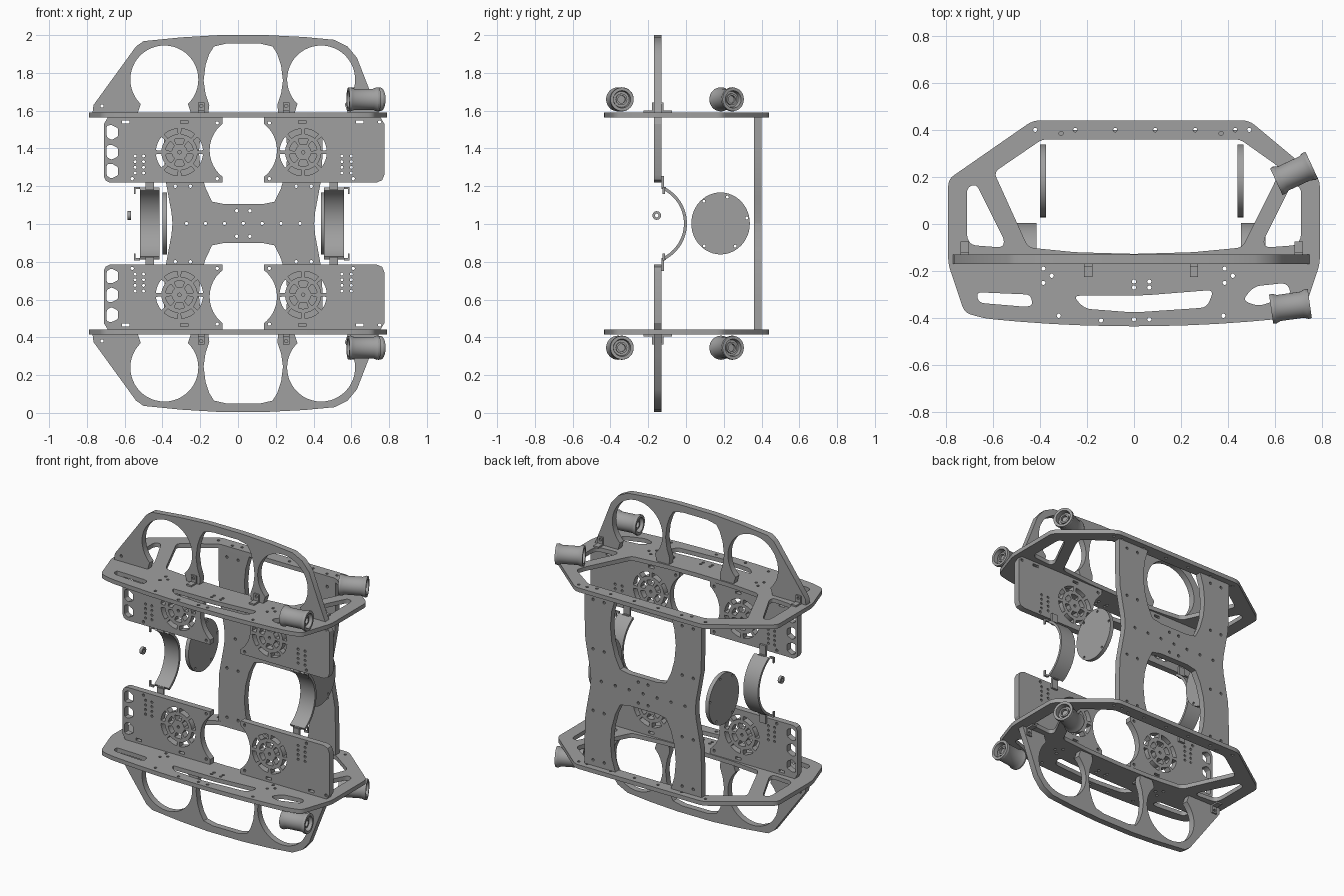
import bpy, bmesh, math
from mathutils import Vector

if "Cube" in bpy.data.objects:
    bpy.data.objects.remove(bpy.data.objects["Cube"])

grey = bpy.data.materials.new("machined_grey")
grey.diffuse_color = (0.35, 0.35, 0.35, 1)
grey.use_nodes = True
grey.node_tree.nodes["Principled BSDF"].inputs["Base Color"].default_value = grey.diffuse_color
MID = 2.005          # sum of mirrored heights
CX = 0.028           # side-to-side centre of the upright plates


def finish(name, bm):
    bmesh.ops.recalc_face_normals(bm, faces=bm.faces)
    me = bpy.data.meshes.new(name)
    bm.to_mesh(me)
    bm.free()
    me.materials.clear()
    me.materials.append(grey)
    ob = bpy.data.objects.new(name, me)
    bpy.context.collection.objects.link(ob)
    return ob


def fillet(pts, r, n=5):
    """Round the corners of a closed polygon."""
    out, p = [], [Vector(q) for q in pts]
    for i, b in enumerate(p):
        a, c = p[i - 1], p[(i + 1) % len(p)]
        s = b + (a - b).normalized() * min(r, (a - b).length * 0.45)
        e = b + (c - b).normalized() * min(r, (c - b).length * 0.45)
        for k in range(n):
            t = k / (n - 1)
            out.append(tuple(s * (1 - t) ** 2 + b * 2 * t * (1 - t) + e * t * t))
    return out


def arc(cx, cy, r, a0, a1, n=24):
    return [(cx + r * math.cos(math.radians(a0 + (a1 - a0) * k / n)),
             cy + r * math.sin(math.radians(a0 + (a1 - a0) * k / n))) for k in range(n + 1)]


def hole(x, y, r=0.009, n=10):
    return arc(x, y, r, 0, 360, n)[:-1]


def box_loop(x, y, w, h):
    return [(x - w / 2, y - h / 2), (x + w / 2, y - h / 2), (x + w / 2, y + h / 2), (x - w / 2, y + h / 2)]


def plate(name, loops, lo, hi, plane):
    """Fill outline minus holes, then extrude from lo to hi across the plane."""
    cu = bpy.data.curves.new(name, 'CURVE')
    cu.dimensions, cu.fill_mode, cu.extrude = '2D', 'BOTH', (hi - lo) / 2
    for loop in loops:
        sp = cu.splines.new('POLY')
        sp.points.add(len(loop) - 1)
        for pt, (u, v) in zip(sp.points, loop):
            pt.co = (u, v, 0, 1)
        sp.use_cyclic_u = True
    tmp = bpy.data.objects.new(name + "_curve", cu)
    bpy.context.collection.objects.link(tmp)
    dg = bpy.context.evaluated_depsgraph_get()
    me = bpy.data.meshes.new_from_object(tmp.evaluated_get(dg))
    bm = bmesh.new()
    bm.from_mesh(me)
    bpy.data.objects.remove(tmp)
    bpy.data.curves.remove(cu)
    bpy.data.meshes.remove(me)
    bmesh.ops.remove_doubles(bm, verts=bm.verts, dist=1e-5)
    for vt in bm.verts:
        u, v, w = vt.co
        w += (lo + hi) / 2
        vt.co = {'XY': (u, v, w), 'XZ': (u, w, v), 'YZ': (w, u, v)}[plane]
    return finish(name, bm)


def box(name, x0, x1, y0, y1, z0, z1):
    return plate(name, [[(x0, y0), (x1, y0), (x1, y1), (x0, y1)]], z0, z1, 'XY')


def mirror_down(ob, total=MID):
    """Copy a part to the lower half."""
    bm = bmesh.new()
    bm.from_mesh(ob.data)
    for v in bm.verts:
        v.co.z = total - v.co.z
    return finish("lower_" + ob.name, bm)


def flip(pts, c=0.0):
    return [(2 * c - x, y) for x, y in pts]


# horizontal shelf with window cut-outs
side = [(-0.63, -0.402), (-0.72, -0.378), (-0.79, -0.17), (-0.79, 0.19)]
front = [(x, -0.435 + 0.083 * x * x) for x in (0.5, 0.35, 0.2, 0.0, -0.2, -0.35, -0.5)]
outline = front + side + [(-0.43, 0.44), (0.49, 0.44)] + flip(side)[::-1]
rear_win = [(-0.39, 0.36), (0.45, 0.36), (0.62, 0.24), (0.60, 0.18), (0.46, -0.10),
            (0.25, -0.12), (0, -0.127), (-0.25, -0.12), (-0.45, -0.10), (-0.595, 0.22)]
tri_win = [(-0.71, 0.155), (-0.67, 0.17), (-0.55, -0.07), (-0.56, -0.10), (-0.69, -0.09), (-0.71, -0.06)]
slot = [(-0.26, -0.305), (0.05, -0.303), (0.34, -0.28), (0.31, -0.355), (0.0, -0.376), (-0.21, -0.36)]
end_slot = [(-0.67, -0.29), (-0.44, -0.30), (-0.43, -0.345), (-0.46, -0.352), (-0.66, -0.335)]
end_slot_r = [(0.46, -0.325), (0.51, -0.265), (0.65, -0.25), (0.67, -0.30), (0.53, -0.35)]
dots = [(-0.42 + 0.17 * i, 0.40) for i in range(6)] + [(0.49, 0.40), (-0.31, 0.385), (0.37, 0.385)]
dots += [(s * 0.385, y) for s in (-1, 1) for y in (-0.19, -0.25)] + [(-0.35, -0.22), (0.42, -0.22)]
dots += [(x, y) for x in (0.0, 0.065) for y in (-0.245, -0.27, -0.405)] + [(-0.14, -0.41), (-0.32, -0.39), (0.38, -0.39)]
shelf = plate("shelf", [fillet(outline, 0.03), fillet(rear_win, 0.025), fillet(tri_win, 0.025),
              fillet(flip(tri_win), 0.025), fillet(slot, 0.03), fillet(end_slot, 0.025),
              fillet(end_slot_r, 0.03)] + [hole(x, y) for x, y in dots], 1.563, 1.59, 'XY')
mirror_down(shelf)

# arch with two round openings and a barrel-shaped centre opening
crown = [(-0.77, 1.59), (-0.765, 1.63), (-0.54, 1.94), (-0.50, 1.968), (-0.3, 1.988), (-0.1, 2.0), (0.15, 2.0),
         (0.35, 1.99), (0.51, 1.975), (0.58, 1.94), (0.63, 1.88), (0.70, 1.70), (0.745, 1.59)]


def round_gap(cx):
    return [(cx + 0.14, 1.59)] + arc(cx, 1.765, 0.18, -46, 226, 36) + [(cx - 0.14, 1.59)]


half = [(CX + 0.185, 1.59), (CX + 0.18, 1.63), (CX + 0.20, 1.69), (CX + 0.21, 1.76), (CX + 0.20, 1.84),
        (CX + 0.18, 1.90), (CX + 0.155, 1.94), (CX + 0.09, 1.955)]
arch = plate("arch", [crown + round_gap(0.44) + half + flip(half, CX)[::-1] + round_gap(-0.39),
                      hole(-0.72, 1.625)], -0.17, -0.13, 'XZ')
mirror_down(arch, 2.005)

# angle brackets fixing arch to shelf
for x, y, s in ((-0.195, -0.17, -1), (0.255, -0.17, -1), (-0.72, -0.13, 1), (0.70, -0.13, 1)):
    y0, y1 = sorted((y, y + s * 0.055))
    mirror_down(box("bracket_base", x - 0.018, x + 0.018, y0, y1, 1.59, 1.60))
    y0, y1 = sorted((y, y + s * 0.01))
    mirror_down(plate("bracket_upright", [box_loop(x, 1.617, 0.036, 0.05), hole(x, 1.625)], y0, y1, 'XZ'))


def arc_slot(cx, cy, r0, r1, a0, a1):
    return arc(cx, cy, r0, a0, a1, 6) + arc(cx, cy, r1, a1, a0, 6)


def vents(cx, cz=1.38):
    """Ring grille of curved slots."""
    out = [arc_slot(cx, cz, 0.096, 0.125, a + 5, a + 40) for a in range(0, 360, 45)]
    out += [fillet(arc_slot(cx, cz, 0.042, 0.074, a + 8, a + 52), 0.01, 3) for a in range(0, 360, 60)]
    return out + [hole(cx, cz)]


# front panels with concave inner edges
scoop = [(CX - 0.11, 1.563), (CX - 0.11, 1.53)] + arc(CX, 1.39, 0.178, 128, 232, 20) + [(CX - 0.11, 1.22)]
left = scoop + fillet([(-0.71, 1.22), (-0.71, 1.563)], 0.0, 2)
left = scoop + [(-0.68, 1.22), (-0.70, 1.23), (-0.71, 1.25), (-0.71, 1.53), (-0.69, 1.563)]
right = flip(scoop, CX) + [(0.735, 1.22), (0.763, 1.232), (0.775, 1.26), (0.775, 1.53), (0.755, 1.563)]
hexes = [fillet([(-0.695, z - 0.025), (-0.67, z - 0.04), (-0.635, z - 0.022), (-0.635, z + 0.022),
                 (-0.67, z + 0.04), (-0.695, z + 0.035)], 0.008, 3) for z in (1.28, 1.38, 1.485)]
pins = [hole(x, z, 0.008, 8) for x in (-0.545, -0.50) for z in (1.27, 1.30, 1.33, 1.36)]
pins_r = [hole(x, z, 0.008, 8) for x in (0.55, 0.60) for z in (1.27, 1.30, 1.33, 1.36)]


def fixings(xs, holes):
    return [box_loop(x, 1.54, 0.04, 0.015) for x in xs] + [hole(x, z) for x, z in holes]


lp = plate("left_panel", [left] + hexes + pins + vents(-0.31) +
           fixings((-0.595, -0.285), ((-0.11, 1.535), (-0.11, 1.24), (-0.56, 1.24))), -0.17, -0.13, 'XZ')
rp = plate("right_panel", [right] + pins_r + vents(0.345) +
           fixings((0.34, 0.645), ((0.166, 1.535), (0.166, 1.24), (0.61, 1.24), (0.75, 1.54))), -0.17, -0.13, 'XZ')
mirror_down(lp)
mirror_down(rp)

# waisted rear frame joining both shelves
quarter = [(0.20, 1.563), (0.225, 1.48), (0.235, 1.38), (0.225, 1.28), (0.20, 1.19), (0.165, 1.118), (0.10, 1.105)]
outer = [(0.375, 1.0), (0.38, 1.06), (0.395, 1.14), (0.415, 1.25), (0.42, 1.40), (0.42, 1.563)]
upper = [(CX + x, z) for x, z in outer + quarter]
upper += flip(upper, CX)[::-1]
lower = [(x, MID - z) for x, z in upper][::-1]
marks = [(CX - 0.3 + 0.1 * i, 1.003) for i in range(7)]
marks += [(CX + s * 0.035, z) for s in (-1, 1) for z in (0.935, 1.07)]
marks += [(CX + s * x, z) for s in (-1, 1) for x in (0.28, 0.36) for z in (0.48, 0.8, 1.2, 1.52)]
plate("rear_frame", [upper + lower] + [hole(x, z) for x, z in marks], 0.36, 0.40, 'XZ')

# upright discs and curved side straps
for s, x0, d0, tag in ((-1, -0.52, -0.40, "left"), (1, 0.455, 0.44, "right")):
    spots = [hole(0.18 + 0.145 * math.cos(a), 1.003 + 0.145 * math.sin(a), 0.008, 8)
             for a in (0.2, 1.3, 2.2, 4.1, 5.3)]
    plate(tag + "_disc", [[(0.183 + 0.155 * math.cos(k * math.pi / 24), 1.003 + 0.164 * math.sin(k * math.pi / 24))
                           for k in range(48)]] + spots, d0, d0 + 0.025, 'YZ')
    strap = arc(-0.21, 1.0025, 0.215, -62, 62, 28) + arc(-0.21, 1.0025, 0.199, 62, -62, 28)
    plate(tag + "_strap", [strap], x0, x0 + 0.105, 'YZ')
    mirror_down(box(tag + "_strap_tab", x0 + 0.03, x0 + 0.075, -0.13, -0.116, 1.185, 1.255))
    edge = x0 if s < 0 else x0 + 0.105
    e0, e1 = sorted((edge, edge + s * 0.03))
    mirror_down(box(tag + "_strap_foot", x0 + 0.03, x0 + 0.075, -0.125, -0.105, 1.18, 1.195))
    mirror_down(box(tag + "_strap_hook", e0, e1, -0.125, -0.112, 1.185, 1.197))
    h = e0 if s < 0 else e1 - 0.008
    mirror_down(box(tag + "_strap_hook_lip", h, h + 0.008, -0.125, -0.112, 1.16, 1.197))

# loose side nut
plate("nut", [hole(-0.155, 1.045, 0.023, 16), hole(-0.155, 1.045, 0.01)], -0.584, -0.566, 'YZ')


def spool(name, x, y, turn):
    """Flared roller with recessed ends."""
    end = [(0.05, 0), (0.05, 0.02), (0.068, 0.02), (0.068, 0.03), (0.055, 0.03), (0.055, 0.042),
           (0.083, 0.046), (0.083, 0.062), (0.07, 0.064), (0.05, 0.056)]
    prof = end + [(-a, r) for a, r in end[::-1]]
    bm = bmesh.new()
    vs = [bm.verts.new((a, 0, r)) for a, r in prof]
    es = [bm.edges.new(p) for p in zip(vs, vs[1:])]
    bmesh.ops.spin(bm, geom=vs + es, cent=(0, 0, 0), axis=(1, 0, 0), angle=math.tau, steps=32)
    bmesh.ops.remove_doubles(bm, verts=bm.verts, dist=1e-5)
    c, s = math.cos(math.radians(turn)), math.sin(math.radians(turn))
    for v in bm.verts:
        a, b, h = v.co
        v.co = (x + a * c - b * s, y + a * s + b * c, 1.66 + h)
    return finish(name, bm)


mirror_down(spool("rear_roller", 0.68, 0.215, 25))
mirror_down(spool("front_roller", 0.665, -0.35, 8))

# crisp edges with smooth curves
for ob in bpy.context.scene.objects:
    ob.select_set(True)
bpy.context.view_layer.objects.active = shelf
bpy.ops.object.shade_smooth_by_angle(angle=math.radians(30))
